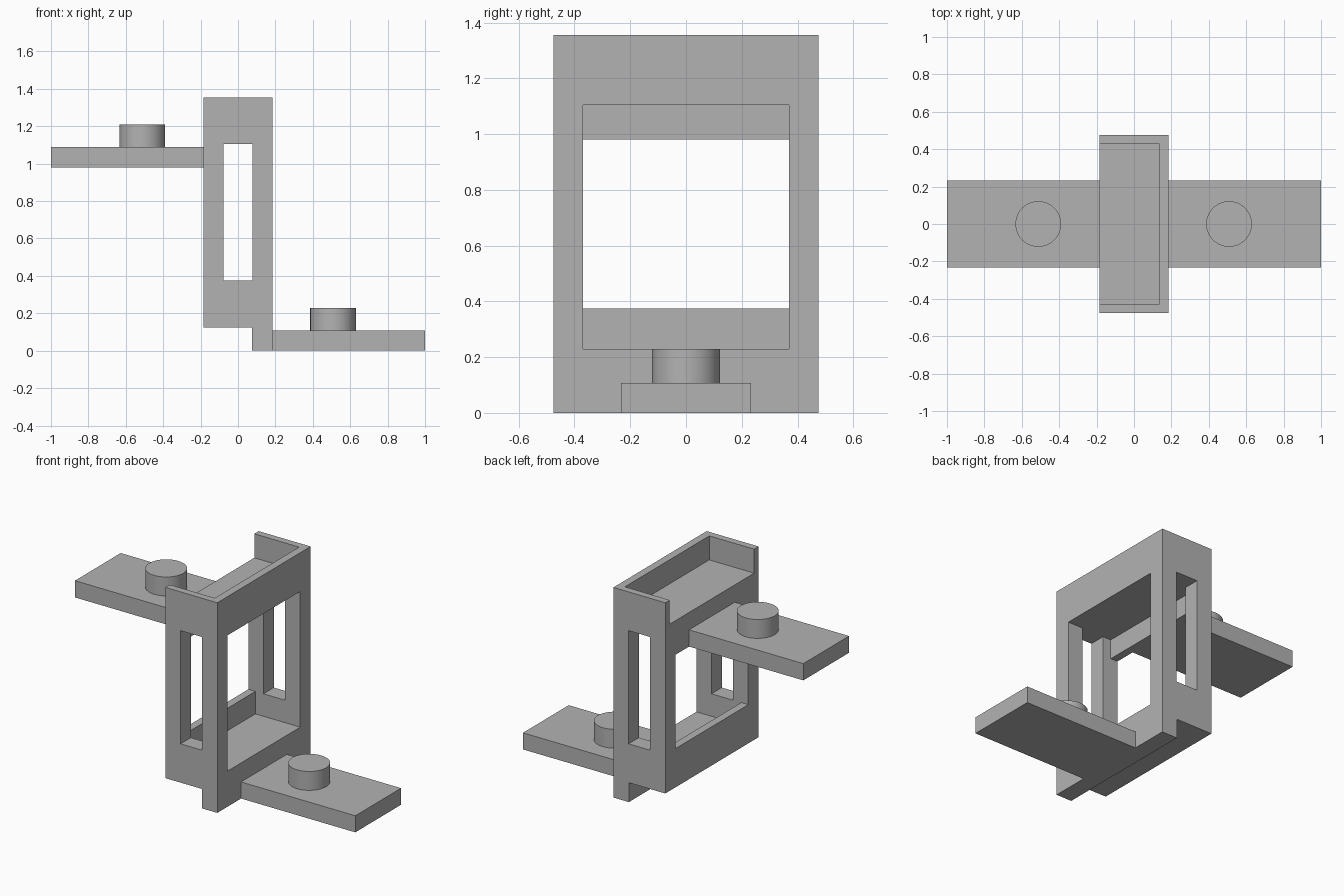
import bpy
import bmesh
import math

cube = bpy.data.objects.get("Cube")
if cube:
    bpy.data.objects.remove(cube, do_unlink=True)

grey = bpy.data.materials.new("plain grey")
grey.use_nodes = True
COLOUR = (0.45, 0.45, 0.45, 1)
grey.diffuse_color = COLOUR
grey.node_tree.nodes["Principled BSDF"].inputs["Base Color"].default_value = COLOUR


def finish(name, bm):
    bmesh.ops.recalc_face_normals(bm, faces=bm.faces)
    mesh = bpy.data.meshes.new(name)
    bm.to_mesh(mesh)
    bm.free()
    mesh.materials.append(grey)
    obj = bpy.data.objects.new(name, mesh)
    bpy.context.collection.objects.link(obj)
    return obj


def box(name, x, y, z):
    """Box spanning the given (low, high) ranges."""
    bm = bmesh.new()
    bmesh.ops.create_cube(bm, size=1)
    for v in bm.verts:
        v.co = [r[0] if c < 0 else r[1] for c, r in zip(v.co, (x, y, z))]
    return finish(name, bm)


def extrude_profile(name, points, half_depth):
    """Extrude an x-z outline along y."""
    bm = bmesh.new()
    face = bm.faces.new([bm.verts.new((x, -half_depth, z)) for x, z in points])
    out = bmesh.ops.extrude_face_region(bm, geom=[face])
    verts = [g for g in out["geom"] if isinstance(g, bmesh.types.BMVert)]
    bmesh.ops.translate(bm, verts=verts, vec=(0, 2 * half_depth, 0))
    return finish(name, bm)


def cut(target, x, y, z):
    cutter = box("cutter", x, y, z)
    cutter.hide_render = True
    mod = target.modifiers.new("cut", "BOOLEAN")
    mod.operation = "DIFFERENCE"
    mod.solver = "EXACT"
    mod.object = cutter
    bpy.context.view_layer.objects.active = target
    bpy.ops.object.modifier_apply(modifier=mod.name)
    bpy.data.objects.remove(cutter, do_unlink=True)


def peg(name, x, z):
    bpy.ops.mesh.primitive_cylinder_add(
        vertices=64, radius=0.122, depth=0.122, location=(x, 0, z + 0.061))
    obj = bpy.context.object
    obj.name = name
    obj.data.materials.append(grey)
    bpy.ops.object.shade_smooth_by_angle(angle=math.radians(30))


# Tower with a stepped underside
W, D, H = 0.185, 0.475, 1.355
STEP_X, STEP_Z = 0.075, 0.125
tower = extrude_profile("tower", [
    (STEP_X, 0), (W, 0), (W, H), (-W, H), (-W, STEP_Z), (STEP_X, STEP_Z)], D)

# Tray on top, open on one side
cut(tower, (-1, 0.135), (-0.43, 0.43), (1.2, 2))
# Main chamber, open on the other side
cut(tower, (-0.135, 1), (-0.37, 0.37), (0.23, 1.105))
# Lower window through the thin wall, leaving lips above and below
cut(tower, (-1, 0), (-0.37, 0.37), (0.375, 0.98))
# Narrow slots through both end walls
cut(tower, (-0.077, 0.077), (-1, 1), (0.375, 1.105))

# Arms and their pegs
box("upper_arm", (-1, -W), (-0.233, 0.233), (0.98, 1.088))
peg("upper_peg", -0.512, 1.088)
box("lower_arm", (W, 1), (-0.233, 0.233), (0, 0.107))
peg("lower_peg", 0.508, 0.107)
